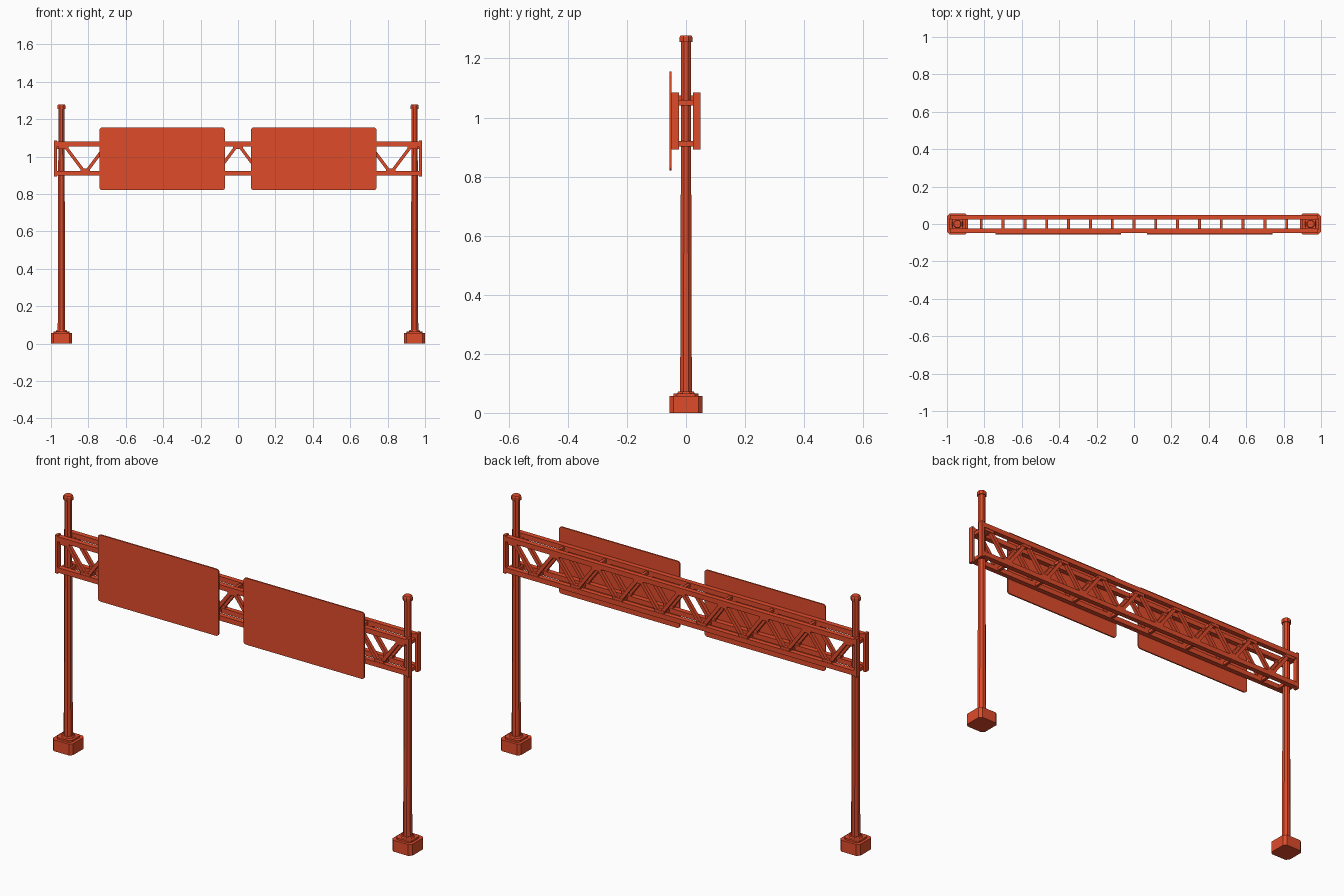
import bpy, bmesh, math
from mathutils import Matrix, Vector

if "Cube" in bpy.data.objects:
    bpy.data.objects.remove(bpy.data.objects["Cube"])

mat = bpy.data.materials.new("orange_red")
mat.diffuse_color = (0.74, 0.07, 0.023, 1)
mat.use_nodes = True
mat.node_tree.nodes["Principled BSDF"].inputs["Base Color"].default_value = mat.diffuse_color


def finish(name, bm):
    bmesh.ops.recalc_face_normals(bm, faces=bm.faces)
    me = bpy.data.meshes.new(name)
    bm.to_mesh(me)
    bm.free()
    me.materials.append(mat)
    ob = bpy.data.objects.new(name, me)
    bpy.context.collection.objects.link(ob)
    return ob


def add_box(bm, c, s, angle=0.0):
    """Box with centre c and size s, turned about the y axis."""
    m = Matrix.Translation(c) @ Matrix.Rotation(angle, 4, 'Y') @ Matrix.Diagonal((*s, 1))
    bmesh.ops.create_cube(bm, size=1, matrix=m)


def add_frustum(bm, x, z0, z1, r0, r1):
    """Eight-sided tapered shaft with flats facing the axes."""
    m = Matrix.Translation((x, 0, (z0 + z1) / 2)) @ Matrix.Rotation(math.pi / 8, 4, 'Z')
    bmesh.ops.create_cone(bm, cap_ends=True, segments=8, radius1=r0, radius2=r1,
                          depth=z1 - z0, matrix=m)


def add_slab(bm, c, s, axis, r, steps=1):
    """Box whose four edges along one axis are chamfered or rounded."""
    part = bmesh.new()
    add_box(part, c, s)
    edges = [e for e in part.edges
             if abs((e.verts[0].co - e.verts[1].co).normalized()[axis]) > 0.9]
    bmesh.ops.bevel(part, geom=edges, offset=r, segments=steps, profile=0.5, affect='EDGES')
    me = bpy.data.meshes.new("tmp")
    part.to_mesh(me)
    part.free()
    bm.from_mesh(me)
    bpy.data.meshes.remove(me)


POST_X, TOP, BOT, TY = 0.944, 1.067, 0.911, 0.036
STEP = 0.9333 / 8

for side, sx in (("left", -1), ("right", 1)):
    x = sx * POST_X
    # concrete footing
    bm = bmesh.new()
    add_slab(bm, (x, 0, 0.0285), (0.112, 0.112, 0.057), 2, 0.014)
    finish(side + "_footing", bm)
    # stepped base plate
    bm = bmesh.new()
    add_slab(bm, (x, 0, 0.061), (0.084, 0.084, 0.01), 2, 0.012)
    add_frustum(bm, x, 0.064, 0.073, 0.034, 0.028)
    finish(side + "_base_plate", bm)
    # tapered post
    bm = bmesh.new()
    add_frustum(bm, x, 0.06, 1.262, 0.0215, 0.0175)
    finish(side + "_post", bm)
    # post cap
    bm = bmesh.new()
    add_frustum(bm, x, 1.255, 1.272, 0.0235, 0.0235)
    add_frustum(bm, x, 1.272, 1.278, 0.0235, 0.019)
    finish(side + "_post_cap", bm)
    # clamps tying the post to the truss
    bm = bmesh.new()
    for z in (1.05, 0.911):
        add_box(bm, (x, 0, z), (0.052, 0.05, 0.018))
    finish(side + "_post_clamps", bm)
    # upright bars closing the truss end
    bm = bmesh.new()
    for sy in (-1, 1):
        add_box(bm, (sx * 0.976, sy * TY, 0.989), (0.014, 0.025, 0.193))
    finish(side + "_truss_end_bars", bm)

for face, sy in (("front", -1), ("back", 1)):
    y = sy * TY
    # long horizontal chords
    bm = bmesh.new()
    for z in (TOP, BOT):
        add_box(bm, (0, y, z), (1.95, 0.025, 0.025))
    finish(face + "_truss_chords", bm)
    # zigzag web
    bm = bmesh.new()
    for i in range(-8, 8):
        za, zb = (TOP, BOT) if i % 2 == 0 else (BOT, TOP)
        a, b = Vector((i * STEP, y, za)), Vector(((i + 1) * STEP, y, zb))
        d = b - a
        add_box(bm, (a + b) / 2, (d.length, 0.018, 0.017), -math.atan2(d.z, d.x))
    finish(face + "_truss_diagonals", bm)
    # gussets at the web joints
    bm = bmesh.new()
    for i in range(-8, 9):
        z = TOP - 0.017 if i % 2 == 0 else BOT + 0.017
        add_box(bm, (i * STEP, y, z), (0.052, 0.021, 0.018))
    finish(face + "_truss_gussets", bm)

# cross bars joining front and back trusses
bm = bmesh.new()
for i in range(-7, 8):
    add_box(bm, (i * STEP, 0, TOP if i % 2 == 0 else BOT), (0.015, 0.06, 0.015))
finish("truss_cross_bars", bm)

# sign panels with rounded corners
for side, sx in (("left", -1), ("right", 1)):
    bm = bmesh.new()
    add_slab(bm, (sx * 0.405, -0.052, 0.988), (0.672, 0.007, 0.335), 1, 0.015, 4)
    finish(side + "_sign_panel", bm)
